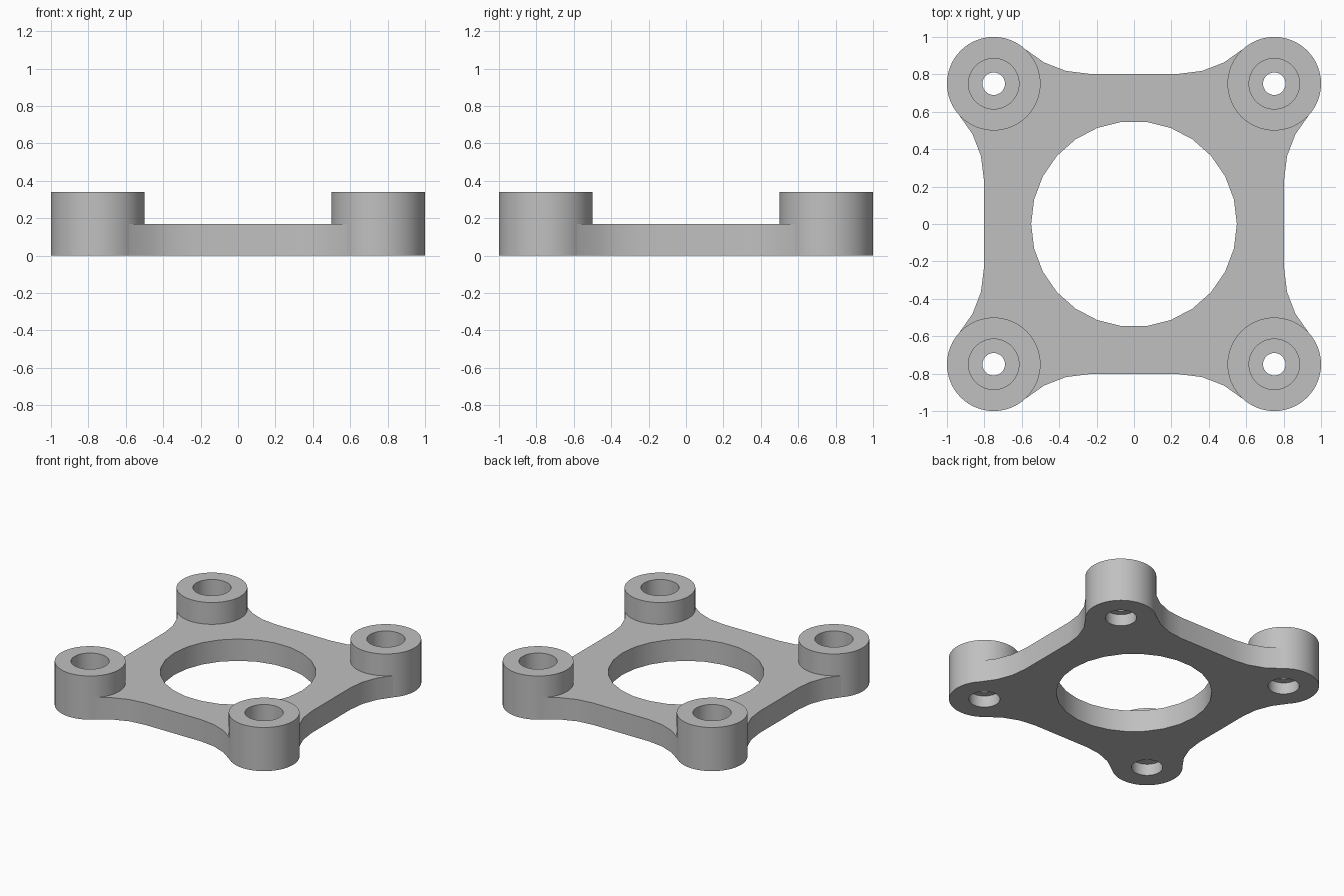
import bpy
import bmesh
from math import pi, sin, cos, asin, atan2, sqrt, radians
from mathutils import Matrix, Vector

cube = bpy.data.objects.get("Cube")
if cube:
    bpy.data.objects.remove(cube, do_unlink=True)

BOSS_R, BOSS_H = 0.25, 0.34
C = 1 - BOSS_R             # boss centre offset
PLATE_H = 0.17
EDGE, FLAT = 0.803, 0.24   # side distance and half length of its straight part
HOLE_R, HOLE_SIDES = 0.55, 26

grey = bpy.data.materials.new("plain grey")
grey.use_nodes = True
colour = (0.53, 0.53, 0.53, 1)
grey.diffuse_color = colour
grey.node_tree.nodes["Principled BSDF"].inputs["Base Color"].default_value = colour


def finish(name, bm):
    bmesh.ops.recalc_face_normals(bm, faces=bm.faces)
    mesh = bpy.data.meshes.new(name)
    bm.to_mesh(mesh)
    bm.free()
    mesh.materials.append(grey)
    obj = bpy.data.objects.new(name, mesh)
    bpy.context.collection.objects.link(obj)
    bpy.ops.object.select_all(action='DESELECT')
    obj.select_set(True)
    bpy.context.view_layer.objects.active = obj
    bpy.ops.object.shade_smooth_by_angle(angle=radians(30))
    return obj


def loop_edges(bm, points):
    verts = [bm.verts.new((x, y, 0)) for x, y in points]
    return [bm.edges.new((v, verts[i - 1])) for i, v in enumerate(verts)]


def quarter_outline():
    # fillet arc tangent to the straight side and to the boss
    dx, dy = C - FLAT, EDGE - C
    r = (dx * dx + dy * dy - BOSS_R ** 2) / (2 * (BOSS_R - dy))
    cy = EDGE + r
    sweep = asin(dx / (r + BOSS_R))
    fillet = [(FLAT + r * sin(sweep * i / 3), cy - r * cos(sweep * i / 3)) for i in range(4)]
    # inner side of the boss, so the plate stops at its wall
    start = atan2(cy - C, FLAT - C)
    span = 2 * (radians(225) - start)
    n = 30
    rim = [(C + (BOSS_R - 0.001) * cos(start + span * i / n),
            C + (BOSS_R - 0.001) * sin(start + span * i / n)) for i in range(1, n)]
    return fillet + rim + [(y, x) for x, y in reversed(fillet)]


# Plate with concave sides and a central opening
bm = bmesh.new()
outline = []
for k in range(4):
    turn = Matrix.Rotation(-k * pi / 2, 2)
    outline += [tuple(turn @ Vector(p)) for p in quarter_outline()]
opening = [(HOLE_R * cos(2 * pi * i / HOLE_SIDES), HOLE_R * sin(2 * pi * i / HOLE_SIDES))
           for i in range(HOLE_SIDES)]
edges = loop_edges(bm, outline) + loop_edges(bm, opening)
bmesh.ops.triangle_fill(bm, edges=edges, use_beauty=True)
top = bmesh.ops.extrude_face_region(bm, geom=bm.faces[:])["geom"]
bmesh.ops.translate(bm, vec=(0, 0, PLATE_H),
                    verts=[g for g in top if isinstance(g, bmesh.types.BMVert)])
finish("plate", bm)

# Bosses: stepped bore, wide from above, narrower from below, thin web between
profile = [(BOSS_R, 0), (BOSS_R, BOSS_H), (0.135, BOSS_H), (0.135, 0.17),
           (0.06, 0.17), (0.06, 0.09), (0.11, 0.09), (0.11, 0)]
SIDES = 64
for depth, sy in (("front", -1), ("back", 1)):
    for side, sx in (("left", 1), ("right", -1)):
        bm = bmesh.new()
        rings = []
        for r, z in profile:
            rings.append([bm.verts.new((sx * C + r * cos(2 * pi * i / SIDES),
                                        sy * C + r * sin(2 * pi * i / SIDES), z))
                          for i in range(SIDES)])
        for j, ring in enumerate(rings):
            prev = rings[j - 1]
            for i in range(SIDES):
                bm.faces.new((prev[i - 1], prev[i], ring[i], ring[i - 1]))
        finish(f"{depth}_{side}_boss", bm)
